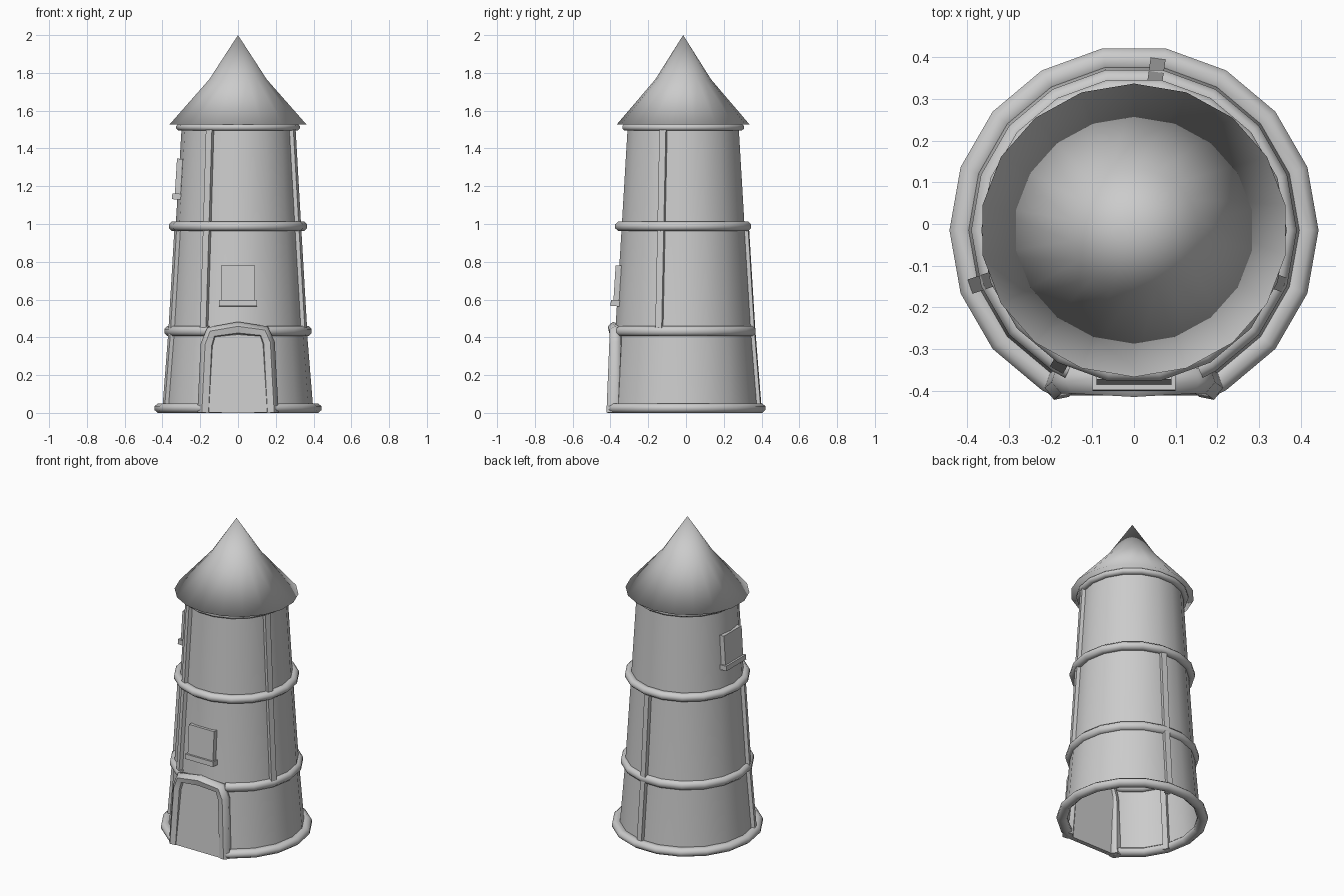
import bpy, bmesh
from math import sin, cos, radians, pi, atan2
from mathutils import Matrix, Vector

SIDES = 18
CY = -0.015          # tower axis sits slightly forward
WALL = [(0.40, 0), (0.365, 0.43), (0.33, 0.99), (0.298, 1.52)]

old = bpy.data.objects.get("Cube")
if old:
    bpy.data.objects.remove(old, do_unlink=True)

grey = bpy.data.materials.new("plain grey")
grey.use_nodes = True
grey.diffuse_color = (0.6, 0.6, 0.6, 1)
grey.node_tree.nodes["Principled BSDF"].inputs["Base Color"].default_value = (0.6, 0.6, 0.6, 1)


def finish(ob, angle=40):
    """Assign the material and shade; angle None smooths everything."""
    ob.data.materials.append(grey)
    bpy.ops.object.select_all(action='DESELECT')
    ob.select_set(True)
    bpy.context.view_layer.objects.active = ob
    if angle is None:
        bpy.ops.object.shade_smooth()
    else:
        bpy.ops.object.shade_smooth_by_angle(angle=radians(angle))
    return ob


def to_object(bm, name, angle=40):
    bmesh.ops.recalc_face_normals(bm, faces=bm.faces)
    me = bpy.data.meshes.new(name)
    bm.to_mesh(me)
    bm.free()
    ob = bpy.data.objects.new(name, me)
    bpy.context.collection.objects.link(ob)
    return finish(ob, angle)


def lathe(profile, angles, loop_round, loop_profile):
    """Sweep (radius, z) points round the tower axis."""
    bm = bmesh.new()
    cols = [[bm.verts.new((r * cos(radians(a)), CY + r * sin(radians(a)), z))
             for r, z in profile] for a in angles]
    n, m = len(cols), len(profile)
    for i in range(n if loop_round else n - 1):
        a, b = cols[i], cols[(i + 1) % n]
        for j in range(m if loop_profile else m - 1):
            k = (j + 1) % m
            bm.faces.new((a[j], b[j], b[k], a[k]))
    if loop_profile and not loop_round:
        bm.faces.new(cols[0])
        bm.faces.new(cols[-1])
    return bm


def wall_radius(z):
    for (r0, z0), (r1, z1) in zip(WALL, WALL[1:]):
        if z <= z1:
            return r0 + (r1 - r0) * (z - z0) / (z1 - z0)
    return WALL[-1][0]


FULL = [i * 360 / SIDES for i in range(SIDES)]
DOOR_GAP = [-65] + list(range(-60, 241, 20)) + [245]

# Tapered wall, open at the bottom
to_object(lathe(WALL, FULL, True, False), "tower_wall")

# Rounded hoops; the two lowest stop at the door posts
for name, r, hr, z, hz, gap in [("base_hoop", 0.412, 0.03, 0.025, 0.025, True),
                                ("lower_hoop", 0.365, 0.025, 0.433, 0.026, True),
                                ("middle_hoop", 0.34, 0.026, 0.988, 0.024, False),
                                ("top_hoop", 0.305, 0.022, 1.512, 0.018, False)]:
    prof = []
    for k in range(8):
        t = pi / 8 + k * pi / 4
        prof.append((r + hr * cos(t) / cos(pi / 8), z + hz * sin(t) / sin(3 * pi / 8)))
    to_object(lathe(prof, DOOR_GAP if gap else FULL, not gap, True), name, 60)

# Flared roof with a flat underside, smoothed across the eave
bm = lathe([(0.368, 1.527), (0.155, 1.765), (0.0, 2.0)], [a + 10 for a in FULL], True, False)
bmesh.ops.remove_doubles(bm, verts=bm.verts, dist=0.001)
bmesh.ops.holes_fill(bm, edges=[e for e in bm.edges if e.is_boundary], sides=0)
for v in bm.verts:
    v.co.y = CY + (v.co.y - CY) * 0.955
to_object(bm, "roof", None)


def box(name, p0, p1, azimuth, width, depth):
    """Box running from p0 to p1 with its depth along the azimuth."""
    axis = p1 - p0
    up = axis.normalized()
    side = up.cross(Vector((cos(azimuth), sin(azimuth), 0))).normalized()
    out = side.cross(up)
    rot = Matrix((side, out, up)).transposed().to_4x4()
    bm = bmesh.new()
    bmesh.ops.create_cube(bm, size=1, matrix=Matrix.Translation((p0 + p1) / 2) @ rot
                          @ Matrix.Diagonal((width, depth, axis.length, 1)))
    return to_object(bm, name, 30)


def on_wall(az, z, offset=0):
    r = wall_radius(z) + offset
    return Vector((r * cos(az), CY + r * sin(az), z))


# Upright battens, each running from hoop to hoop
LEVELS = {"upper": (0.99, 1.51), "middle": (0.43, 0.99), "lower": (0.0, 0.43)}
for label, deg, levels in [("side_right", 199, ("middle", "lower")),
                           ("front_right", 241, ("upper", "middle")),
                           ("side_left", 340, ("upper", "middle")),
                           ("back", 82, ("middle", "lower"))]:
    az = radians(deg)
    for level in levels:
        z0, z1 = LEVELS[level]
        box(f"{label}_{level}_batten", on_wall(az, z0, -0.002), on_wall(az, z1, -0.002),
            az, 0.036, 0.042)

# Windows: a leaning panel with a sill beneath
for label, deg, z in [("front", 270, 0.59), ("right", 180, 1.155)]:
    az = radians(deg)
    box(f"{label}_window", on_wall(az, z, -0.003), on_wall(az, z + 0.19, -0.003), az, 0.18, 0.035)
    box(f"{label}_window_sill", on_wall(az, z - 0.025, 0.003), on_wall(az, z + 0.006, 0.003),
        az, 0.2, 0.05)

# Door panel leaning with the wall
box("door_panel", Vector((0.0, -0.396, 0)), Vector((0.0, -0.366, 0.42)), radians(270), 0.31, 0.03)

# Bent door frame as a thick tube
path = [(-0.18, -0.387, 0), (-0.163, -0.372, 0.36), (-0.14, -0.372, 0.425), (0, -0.38, 0.447),
        (0.135, -0.372, 0.43), (0.16, -0.372, 0.37), (0.18, -0.387, 0)]
cu = bpy.data.curves.new("door_frame", 'CURVE')
cu.dimensions = '3D'
cu.bevel_depth = 0.036
cu.bevel_resolution = 1
cu.use_fill_caps = True
sp = cu.splines.new('POLY')
sp.points.add(len(path) - 1)
for pt, co in zip(sp.points, path):
    pt.co = (*co, 1)
frame = bpy.data.objects.new("door_frame", cu)
bpy.context.collection.objects.link(frame)
bpy.ops.object.select_all(action='DESELECT')
frame.select_set(True)
bpy.context.view_layer.objects.active = frame
bpy.ops.object.convert(target='MESH')
frame = bpy.context.view_layer.objects.active
for v in frame.data.vertices:
    v.co.z = max(v.co.z, 0)
finish(frame, 60)

# Trim the feet of the leaning boards at ground level
for ob in bpy.data.objects:
    if ob.type == 'MESH' and ("batten" in ob.name or ob.name == "door_panel"):
        for v in ob.data.vertices:
            v.co.z = max(v.co.z, 0)
